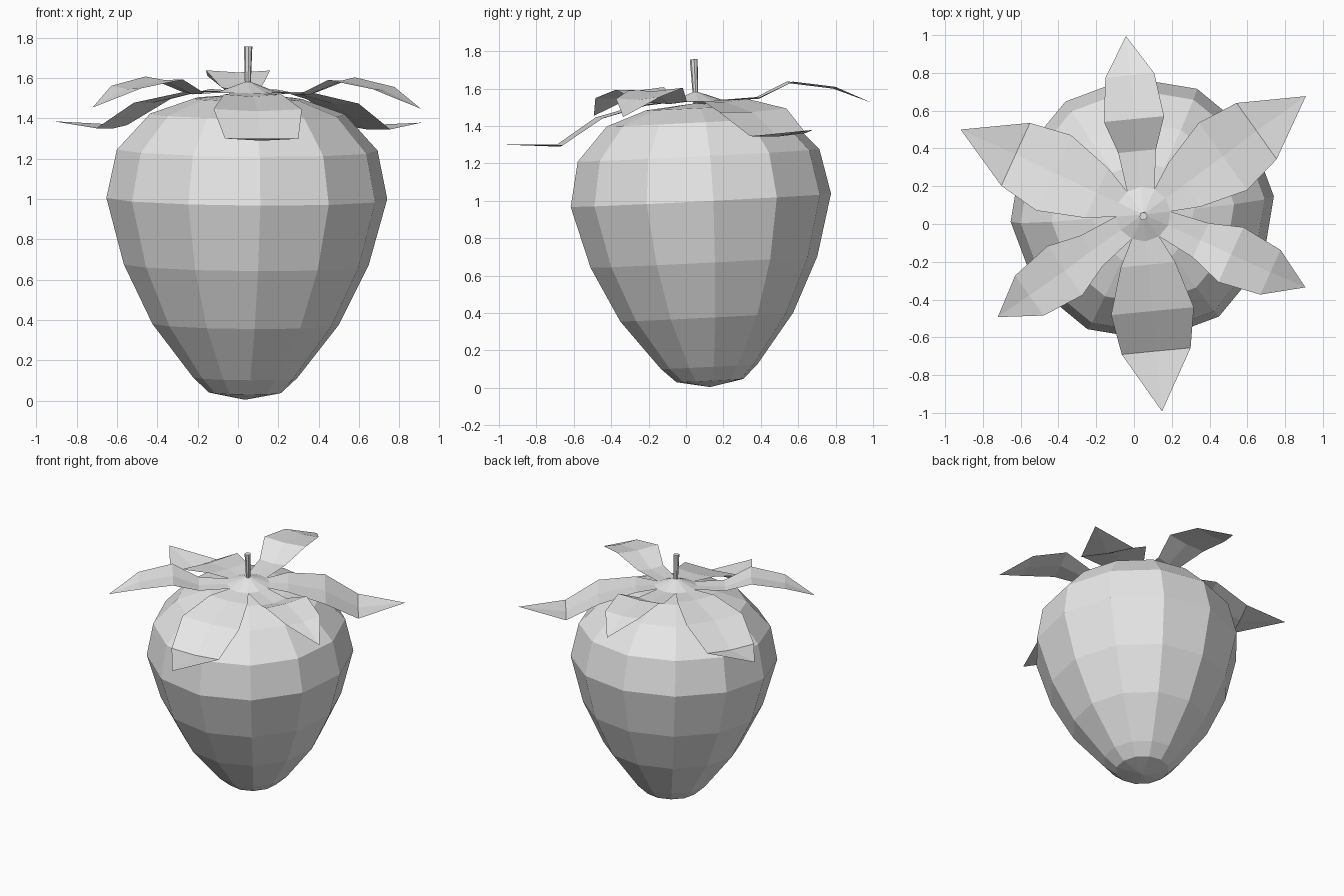
import bpy
import bmesh
from math import cos, sin, radians
from mathutils import Matrix

cube = bpy.data.objects.get("Cube")
if cube:
    bpy.data.objects.remove(cube, do_unlink=True)

# One plain grey for the whole fruit
grey = bpy.data.materials.new("plain_grey")
grey.use_nodes = True
grey.diffuse_color = (0.8, 0.8, 0.8, 1)
grey.node_tree.nodes["Principled BSDF"].inputs["Base Color"].default_value = (0.8, 0.8, 0.8, 1)

# Everything is built upright on the z axis, then leaned slightly as a whole
TWIST = radians(5.5)
LEAN = (Matrix.Translation((0.035, 0.13, 0.004))
        @ Matrix.Rotation(radians(2.9), 4, 'X')
        @ Matrix.Rotation(radians(0.5), 4, 'Y'))


def finish(name, bm):
    mesh = bpy.data.meshes.new(name)
    bm.to_mesh(mesh)
    bm.free()
    mesh.transform(LEAN)
    mesh.materials.append(grey)
    obj = bpy.data.objects.new(name, mesh)
    bpy.context.collection.objects.link(obj)
    return obj


def lathe(name, profile, sides):
    """Spin (radius, height) points round z; a zero radius makes a pole."""
    bm = bmesh.new()
    rings = []
    for r, z in profile:
        if r == 0:
            rings.append([bm.verts.new((0, 0, z))] * sides)
        else:
            angles = [TWIST + radians(360 * i / sides) for i in range(sides)]
            rings.append([bm.verts.new((r * cos(a), r * sin(a), z)) for a in angles])
    for low, high in zip(rings, rings[1:]):
        for i in range(sides):
            j = (i + 1) % sides
            corners = (low[i], low[j], high[j], high[i])
            bm.faces.new(list(dict.fromkeys(corners)))
    return finish(name, bm)


def leaf(name, stations, tip, degrees, fold=0.01):
    """Leaf along x from (distance, half width, height) stations to a tip."""
    bm = bmesh.new()
    rows = []
    for k, (u, w, z) in enumerate(stations):
        rib = (HUB_R, 0, z) if k == 0 else (u, 0, z - fold)
        rows.append([bm.verts.new(p) for p in ((u, -w, z), rib, (u, w, z))])
    for a, b in zip(rows, rows[1:]):
        for i in range(2):
            bm.faces.new((a[i], b[i], b[i + 1], a[i + 1]))
    end = bm.verts.new((tip[0], 0, tip[1]))
    for i in range(2):
        bm.faces.new((rows[-1][i], end, rows[-1][i + 1]))
    bm.transform(Matrix.Rotation(TWIST + radians(degrees), 4, 'Z'))
    return finish(name, bm)


# Faceted fruit body
lathe("fruit_body", [(0, 0), (0.18, 0.035), (0.26, 0.11), (0.465, 0.375),
                     (0.61, 0.67), (0.70, 1.0), (0.65, 1.24), (0.485, 1.42),
                     (0.27, 1.495), (0, 1.52)], 12)

# Shallow cone joining the leaves, and the stem
HUB_R, HUB_Z = 0.145, 1.53
lathe("leaf_hub", [(HUB_R, HUB_Z), (0, 1.585)], 12)
lathe("stem", [(0.014, 1.54), (0.021, 1.755), (0, 1.755)], 8)

# Six leaves, alternately drooping and arching
base = (HUB_R * cos(radians(30)), HUB_R * sin(radians(30)), HUB_Z)
droop = [base, (0.27, 0.145, 1.53), (0.52, 0.22, 1.47), (0.74, 0.183, 1.335)]
arch = [base, (0.335, 0.1, 1.535), (0.51, 0.16, 1.61), (0.74, 0.13, 1.57)]
for n in range(3):
    turn = 120 * n + 30
    leaf(f"drooping_leaf_{n + 1}", droop, (1.06, 1.353), turn)
    leaf(f"arching_leaf_{n + 1}", arch, (0.945, 1.473), turn + 60)
